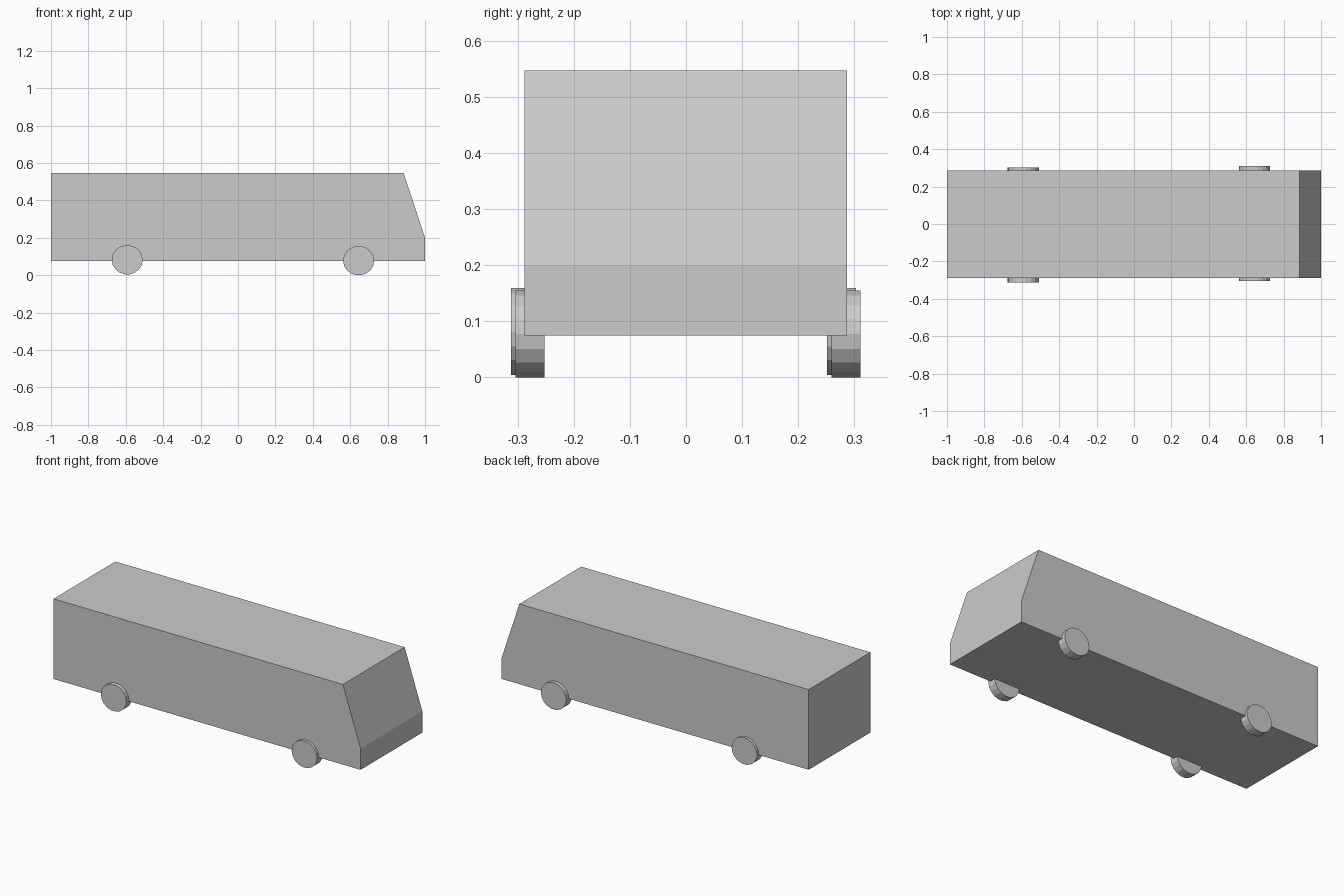
import bpy, bmesh, math
from mathutils import Matrix

if "Cube" in bpy.data.objects:
    bpy.data.objects.remove(bpy.data.objects["Cube"])


def add_object(name, bm):
    bmesh.ops.recalc_face_normals(bm, faces=bm.faces)
    mesh = bpy.data.meshes.new(name)
    bm.to_mesh(mesh)
    bm.free()
    obj = bpy.data.objects.new(name, mesh)
    bpy.context.collection.objects.link(obj)
    return obj


def prism(name, profile, y0, y1):
    """Side profile in x, z pushed across the width."""
    bm = bmesh.new()
    face = bm.faces.new([bm.verts.new((x, y0, z)) for x, z in profile])
    side = bmesh.ops.extrude_face_region(bm, geom=[face])["geom"]
    verts = [v for v in side if isinstance(v, bmesh.types.BMVert)]
    bmesh.ops.translate(bm, verts=verts, vec=(0, y1 - y0, 0))
    # keep the near side closed
    bm.edges.ensure_lookup_table()
    bmesh.ops.holes_fill(bm, edges=[e for e in bm.edges if e.is_boundary])
    return add_object(name, bm)


def wheel(name, x, y, z):
    """18-sided wheel, very slightly wider than tall."""
    bm = bmesh.new()
    bmesh.ops.create_cone(bm, cap_ends=True, segments=18,
                          radius1=1, radius2=1, depth=0.052)
    # start with a corner on the x axis, so the tread is flat at the bottom
    start = min(math.atan2(v.co.y, v.co.x) % math.radians(20) for v in bm.verts)
    bm.transform(Matrix.Translation((x, y, z))
                 @ Matrix.Rotation(math.radians(90), 4, 'X')
                 @ Matrix.Diagonal((0.083, 0.0787, 1, 1))
                 @ Matrix.Rotation(-start, 4, 'Z'))
    return add_object(name, bm)


# Body with sloped windscreen
prism("body", [(-1, 0.075), (1, 0.075), (1, 0.2), (0.885, 0.547), (-1, 0.547)],
      -0.288, 0.287)

# Wheels, each pair shifted slightly sideways
for name, x, z, y_right, y_left in (("front_wheel", 0.645, 0.0775, -0.278, 0.285),
                                    ("rear_wheel", -0.592, 0.082, -0.286, 0.277)):
    wheel(name + "_right", x, y_right, z)
    wheel(name + "_left", x, y_left, z)
